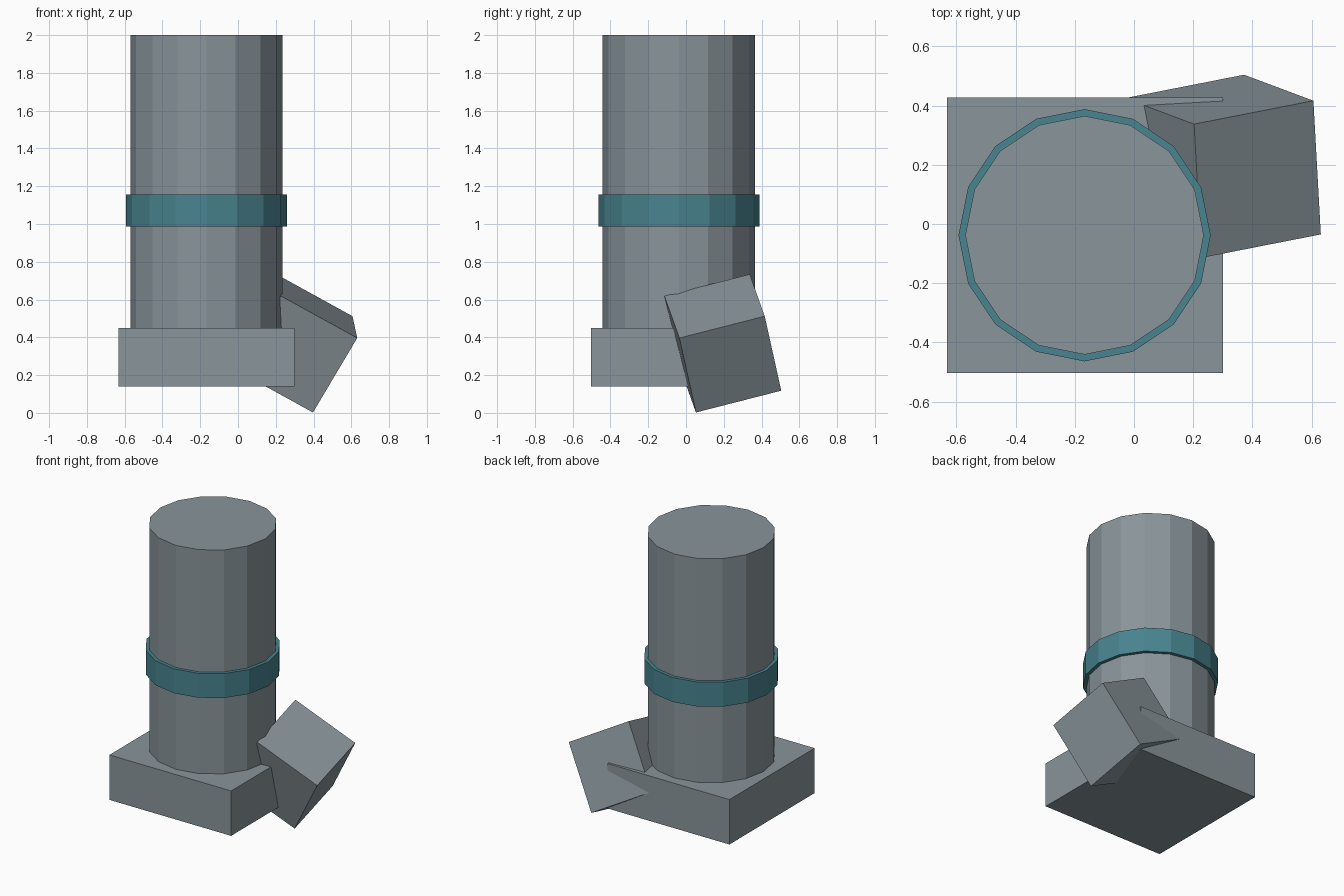
import bpy, bmesh
from math import cos, sin, tau
from mathutils import Matrix, Vector

if "Cube" in bpy.data.objects:
    bpy.data.objects.remove(bpy.data.objects["Cube"])

AXIS_X, AXIS_Y, SIDES = -0.167, -0.038, 16


def make_material(name, color):
    mat = bpy.data.materials.new(name)
    mat.diffuse_color = (*color, 1)
    mat.use_nodes = True
    mat.node_tree.nodes["Principled BSDF"].inputs["Base Color"].default_value = mat.diffuse_color
    return mat


slate = make_material("slate", (0.25, 0.30, 0.325))
teal = make_material("teal", (0.065, 0.23, 0.275))


def make_object(name, bm, mat):
    bmesh.ops.recalc_face_normals(bm, faces=bm.faces)
    mesh = bpy.data.meshes.new(name)
    bm.to_mesh(mesh)
    bm.free()
    mesh.materials.append(mat)
    obj = bpy.data.objects.new(name, mesh)
    bpy.context.collection.objects.link(obj)
    return obj


def make_box(name, centre, size, rotation=Matrix.Identity(4)):
    bm = bmesh.new()
    scale = Matrix.Diagonal((*size, 1))
    bmesh.ops.create_cube(bm, size=1, matrix=Matrix.Translation(centre) @ rotation @ scale)
    return make_object(name, bm, slate)


def ring_of_verts(bm, radius, z):
    return [bm.verts.new((AXIS_X + radius * cos(tau * i / SIDES),
                          AXIS_Y + radius * sin(tau * i / SIDES), z)) for i in range(SIDES)]


def bridge(bm, a, b):
    for i in range(SIDES):
        j = (i + 1) % SIDES
        bm.faces.new((a[i], a[j], b[j], b[i]))


# Square base slab
make_box("base", (-0.166, -0.038, 0.294), (0.932, 0.932, 0.311))

# Sixteen-sided column
bm = bmesh.new()
low, high = ring_of_verts(bm, 0.403, 0.45), ring_of_verts(bm, 0.403, 2.0)
bridge(bm, low, high)
bm.faces.new(low)
bm.faces.new(high)
make_object("column", bm, slate)

# Teal band around the column
bm = bmesh.new()
loops = [ring_of_verts(bm, r, z) for r, z in
         ((0.403, 0.986), (0.426, 0.986), (0.426, 1.155), (0.403, 1.155))]
for k in range(4):
    bridge(bm, loops[k], loops[(k + 1) % 4])
make_object("band", bm, teal)

# Tilted cube pushed into the back right corner of the base
u = Vector((-0.025, 0.45, 0.115)).normalized()
v = Vector((-0.40, -0.08, 0.22))
v = (v - u * v.dot(u)).normalized()
tilt = Matrix((u, v, u.cross(v))).transposed().to_4x4()
make_box("tilted_block", (0.300, 0.195, 0.368), (0.467, 0.467, 0.467), tilt)
